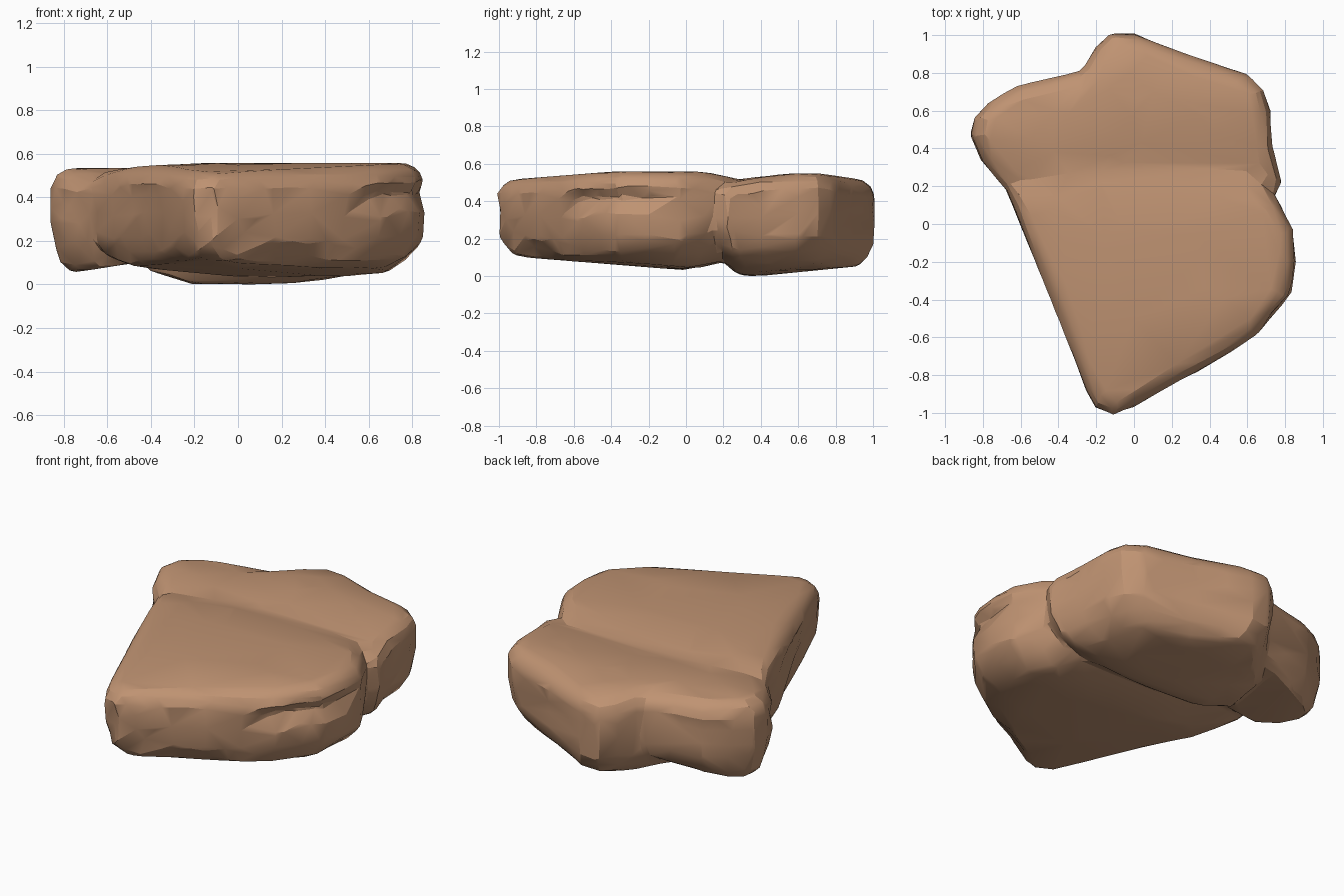
import bpy, bmesh, math, random
from mathutils import Vector

random.seed(11)
cube = bpy.data.objects.get("Cube")
if cube:
    bpy.data.objects.remove(cube)

# Edge profile of every stone: (height fraction, inward offset)
PROFILE = [(0, .16), (.1, .06), (.27, .005), (.5, -.008), (.7, -.008), (.82, -.004),
           (.94, .025), (1, .08)]
GROOVE = .7   # height fraction of the chipped ledge


def over(value, limit):
    return max(0, value - limit)


def split_long_edges(outline, longest=.35):
    """Add points along long edges so the sides can break into facets."""
    points = [Vector(p) for p in outline]
    result = []
    for a, b in zip(points, points[1:] + points[:1]):
        parts = math.ceil((b - a).length / longest)
        result += [a.lerp(b, i / parts) for i in range(parts)]
    return result


def add_stone(bm, outline, bottom, top, ledge=False):
    """Closed worn slab lofted from an outline between two height functions."""
    points = split_long_edges(outline)
    centre = sum(points, Vector((0, 0))) / len(points)

    def place(p, t):
        low, high = bottom(p.x, p.y), top(p.x, p.y)
        return bm.verts.new((p.x, p.y, low + (high - low) * t))

    def shrunk(factor, t):
        return [place(centre + (p - centre) * factor, t) for p in points]

    rings = [shrunk(.35, 0), shrunk(.6, 0)]
    for t, inset in PROFILE:
        ring = []
        for p in points:
            amount, height = inset, t
            if t < .27:
                amount *= .55 + .6 * over(p.x, 0)   # undercut is deeper on the left
            if 0 < t < .8:
                amount += random.uniform(-.003, .025)
                height += random.uniform(-.05, .05)
            if ledge and t == GROOVE and p.x > .6 and -.6 < p.y < -.1:
                amount += .04
            ring.append(place(p + (centre - p).normalized() * amount, height))
        rings.append(ring)
    rings += [shrunk(.7, 1), shrunk(.35, 1)]

    n = len(points)
    for a, b in zip(rings, rings[1:]):
        for i in range(n):
            j = (i + 1) % n
            bm.faces.new((a[i], a[j], b[j], b[i]))
    bm.faces.new(rings[0][::-1])
    bm.faces.new(rings[-1])


bm = bmesh.new()

# Front wedge, its back edge buried in the block behind
add_stone(
    bm,
    [(-.68, .2), (-.25, -.88), (-.2, -.965), (-.11, -1.01), (0, -.96), (.33, -.78),
     (.66, -.58), (.74, -.47), (.83, -.37), (.855, -.2), (.845, -.03), (.76, .12),
     (.62, .3), (.3, .4), (-.1, .42), (-.5, .36), (-.65, .27)],
    lambda x, y: .03 + .08 * over(-y, 0) + .1 * over(-x, 0) + .25 * over(y, .02)
    + .06 * over(x, .4),
    lambda x, y: .558 - .08 * over(-y, .4) - .22 * over(y, .1) - .06 * over(-x, .2),
    ledge=True)

# Back block
add_stone(
    bm,
    [(-.5, .3), (0, .2), (.6, .1), (.74, .14), (.78, .22), (.735, .4),
     (.715, .6), (.685, .71), (.6, .79), (.3, .89), (0, 1.005), (-.12, 1.01),
     (-.2, .93), (-.28, .8), (-.45, .6)],
    lambda x, y: .1 * over(y, .4) + .25 * over(x, .1) ** 2 + .33 * over(-x, .22)
    + .3 * over(.3, y),
    lambda x, y: .548 - .15 * over(y, .72) - .17 * over(.52, y))

# Left lobe
add_stone(
    bm,
    [(-.69, .2), (-.8, .33), (-.86, .47), (-.845, .56), (-.76, .65), (-.62, .73),
     (-.28, .81), (.1, .8), (.2, .5), (-.1, .25), (-.5, .18)],
    lambda x, y: .055 + .16 * over(x, -.75),
    lambda x, y: .535 - .14 * over(.42, y) - .1 * over(y, .6))

bmesh.ops.recalc_face_normals(bm, faces=bm.faces)
mesh = bpy.data.meshes.new("rock_slab")
bm.to_mesh(mesh)
bm.free()
rock = bpy.data.objects.new("rock_slab", mesh)
bpy.context.collection.objects.link(rock)

# Fuse the stones, wear the seams, then reduce to chiselled facets
fuse = rock.modifiers.new("fuse", 'REMESH')
fuse.mode = 'VOXEL'
fuse.voxel_size = .022
wear = rock.modifiers.new("wear", 'SMOOTH')
wear.factor = .5
wear.iterations = 4
facet = rock.modifiers.new("facet", 'DECIMATE')
facet.ratio = .035
graph = bpy.context.evaluated_depsgraph_get()
rock_mesh = bpy.data.meshes.new_from_object(rock.evaluated_get(graph))
rock.modifiers.clear()
rock.data = rock_mesh

# Sandstone colour
stone = bpy.data.materials.new("sandstone")
stone.use_nodes = True
colour = (.52, .29, .168, 1)
stone.diffuse_color = colour
stone.node_tree.nodes["Principled BSDF"].inputs["Base Color"].default_value = colour
rock_mesh.materials.clear()
rock_mesh.materials.append(stone)

bpy.ops.object.select_all(action='DESELECT')
rock.select_set(True)
bpy.context.view_layer.objects.active = rock
bpy.ops.object.shade_smooth_by_angle(angle=math.radians(20))
